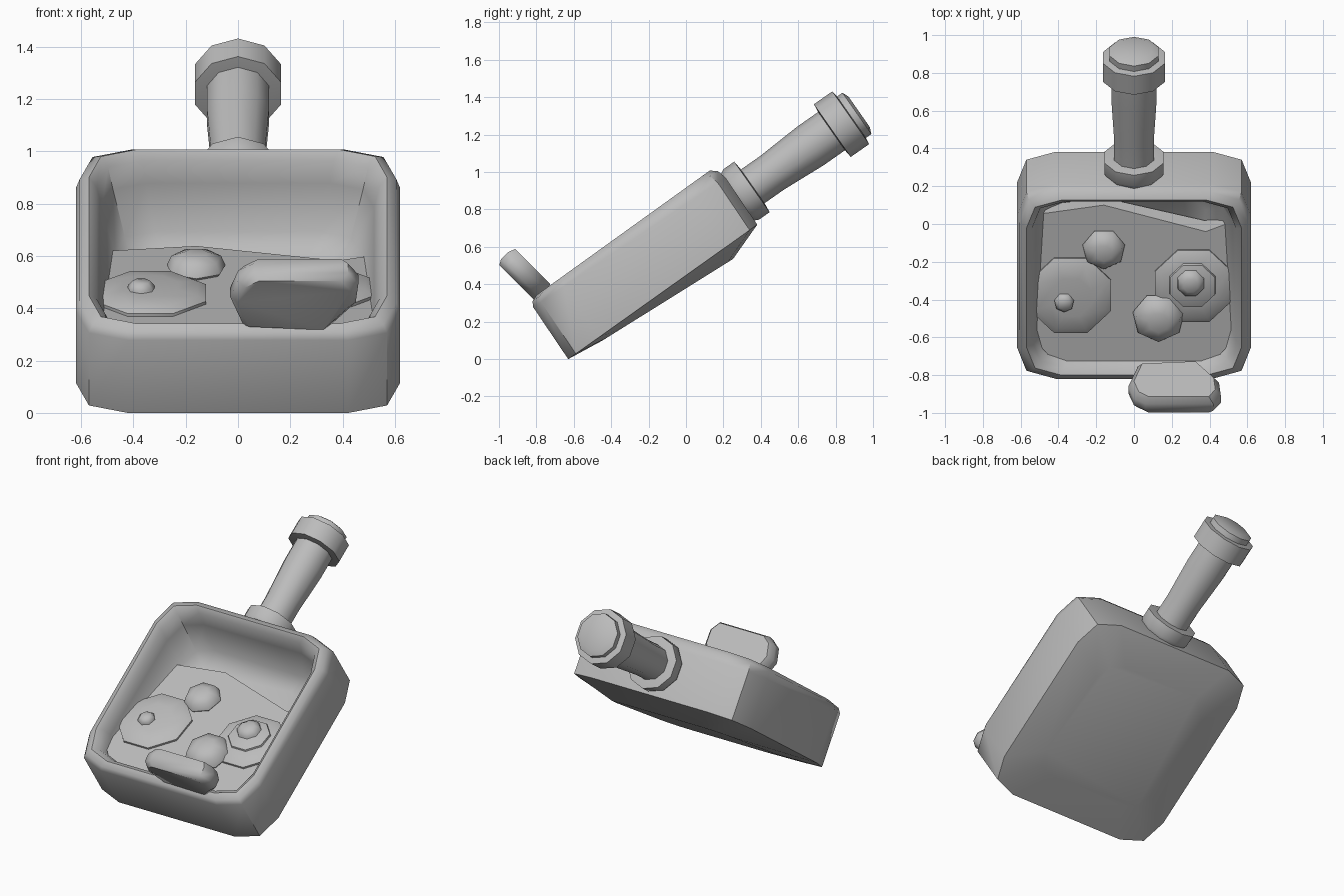
import bpy, bmesh, math
from mathutils import Vector, Matrix

if "Cube" in bpy.data.objects:
    bpy.data.objects.remove(bpy.data.objects["Cube"])

grey = bpy.data.materials.new("plain_grey")
grey.diffuse_color = (0.5, 0.5, 0.5, 1)
grey.use_nodes = True
grey.node_tree.nodes["Principled BSDF"].inputs["Base Color"].default_value = grey.diffuse_color

TILT = math.radians(34)
# pan frame: x across, u along the tilted pan, n out of its opening
PAN = Matrix.Translation((0, -0.63, 0)) @ Matrix.Rotation(TILT, 4, 'X')


def finish(name, bm, matrix, angle=50):
    bmesh.ops.transform(bm, matrix=matrix, verts=bm.verts)
    bmesh.ops.recalc_face_normals(bm, faces=bm.faces)
    mesh = bpy.data.meshes.new(name)
    bm.to_mesh(mesh)
    bm.free()
    mesh.materials.append(grey)
    ob = bpy.data.objects.new(name, mesh)
    bpy.context.collection.objects.link(ob)
    bpy.ops.object.select_all(action='DESELECT')
    ob.select_set(True)
    bpy.context.view_layer.objects.active = ob
    bpy.ops.object.shade_smooth_by_angle(angle=math.radians(angle))
    return ob


def loft(name, rings, matrix, angle=50):
    """Skin a list of closed rings and cap both ends."""
    bm = bmesh.new()
    loops = [[bm.verts.new(p) for p in ring] for ring in rings]
    count = len(loops[0])
    for a, b in zip(loops, loops[1:]):
        for i in range(count):
            j = (i + 1) % count
            bm.faces.new((a[i], a[j], b[j], b[i]))
    bm.faces.new(loops[0][::-1])
    bm.faces.new(loops[-1])
    return finish(name, bm, matrix, angle)


def circle(r, h, sides, cx=0, cy=0, ry=None, turn=0):
    ry = r if ry is None else ry
    return [(cx + r * math.sin(turn + 2 * math.pi * i / sides),
             cy + ry * math.cos(turn + 2 * math.pi * i / sides), h)
            for i in range(sides)]


def pan_ring(inset, n, slope):
    """Square with two-step rounded corners, shrunk by inset."""
    s = (0.62 - inset) / 0.62
    quarter = [(0.62, -0.42), (0.62, 0.42), (0.57, 0.57)]
    pts = []
    for k in range(4):
        c, d = round(math.cos(k * math.pi / 2)), round(math.sin(k * math.pi / 2))
        for x, y in quarter:
            px, py = (x * c - y * d) * s, (x * d + y * c) * s
            pts.append((px, py + 0.62, n + slope * py))
    return pts


# hollow pan: underside, outer wall, rounded rim, inner wall, floor
loft("pan", [pan_ring(*r) for r in (
    (0.21, -0.035, -0.035), (0.0, 0.015, 0.025), (0.0, 0.335, 0.0),
    (0.015, 0.375, 0.02), (0.05, 0.395, 0.03), (0.08, 0.365, 0.03),
    (0.10, 0.29, 0.0), (0.15, 0.10, 0.0), (0.24, 0.04, 0.0))], PAN)

# handle: collar, grip, end cap and end disc, turned round one axis
HANDLE = Matrix.Translation((0, 0.295, 0.88)) @ Matrix.Rotation(math.radians(-55), 4, 'X')


def turned(name, profile):
    loft(name, [circle(r, h, 10) for r, h in profile], HANDLE, 40)


turned("handle_collar", [(0.15, -0.03), (0.165, 0.0), (0.165, 0.07), (0.12, 0.075)])
turned("handle_grip", [(0.11, 0.05), (0.11, 0.2), (0.125, 0.45), (0.125, 0.62)])
turned("handle_cap", [(0.125, 0.59), (0.172, 0.595), (0.172, 0.715), (0.135, 0.72)])
turned("handle_end", [(0.135, 0.70), (0.135, 0.755), (0.10, 0.77)])

# filling: sheet that slopes less than the pan, with a ragged back edge
edge = [(-0.42, -0.73), (0.42, -0.73), (0.52, -0.62), (0.54, 0.02), (0.38, -0.04),
        (-0.16, 0.10), (-0.52, 0.05), (-0.52, -0.62)]


def surface(y):
    return 0.31 + 0.40 * (y + 0.72)


inverse = PAN.inverted()
top = [inverse @ Vector((x, y, surface(y))) for x, y in edge]
loft("filling", [[Vector((p.x, min(max(p.y, 0.2), 1.0), 0.05)) for p in top], top], PAN, 40)


# fried pieces lying on the filling
def on_filling(x, y):
    return Matrix.Translation((x, y, surface(y))) @ Matrix.Rotation(math.atan(0.40), 4, 'X')


def mound(name, x, y, rx, ry, rings, sides=8):
    """Low mound; rings are (scale, height) from bottom to top."""
    loft(name, [circle(rx * s, h, sides, ry=ry * s, turn=math.pi / sides)
                for s, h in rings], on_filling(x, y))


white = [(1.0, -0.02), (1.0, 0.012), (0.85, 0.03), (0.5, 0.04)]
yolk = [(1.0, 0.02), (0.95, 0.05), (0.6, 0.07)]
mound("left_egg_white", -0.335, -0.375, 0.23, 0.23, white)
mound("left_egg_yolk", -0.37, -0.40, 0.055, 0.055, yolk, 7)
mound("right_egg_white", 0.315, -0.325, 0.22, 0.22, white)
mound("right_egg_ring", 0.31, -0.31, 0.135, 0.135, [(1, 0.02), (0.95, 0.05), (0.6, 0.065)])
mound("right_egg_yolk", 0.30, -0.29, 0.08, 0.08, [(1, 0.04), (0.9, 0.08), (0.5, 0.1)])

lump = [(0.7, -0.03), (1.0, 0.01), (0.85, 0.05), (0.4, 0.07)]
mound("back_lump", -0.16, -0.13, 0.115, 0.115, lump, 7)
mound("front_lump", 0.13, -0.49, 0.14, 0.14, [(s, h * 1.3) for s, h in lump], 7)

# slice leaning over the front rim
slice_edge = [(0.02, -0.15), (0.34, -0.17), (0.45, -0.03), (0.46, 0.07), (0.42, 0.13),
              (0.06, 0.13), (0.0, 0.09), (-0.03, 0.0)]
LEAN = Matrix.Translation((0, -0.875, 0.465)) @ Matrix.Rotation(math.radians(135), 4, 'X')


def slice_ring(scale, h):
    return [(0.215 + (x - 0.215) * scale, y * scale, h) for x, y in slice_edge]


loft("leaning_slice", [slice_ring(0.88, -0.06), slice_ring(1.0, -0.02),
                       slice_ring(1.0, 0.03), slice_ring(0.88, 0.06)], LEAN)
